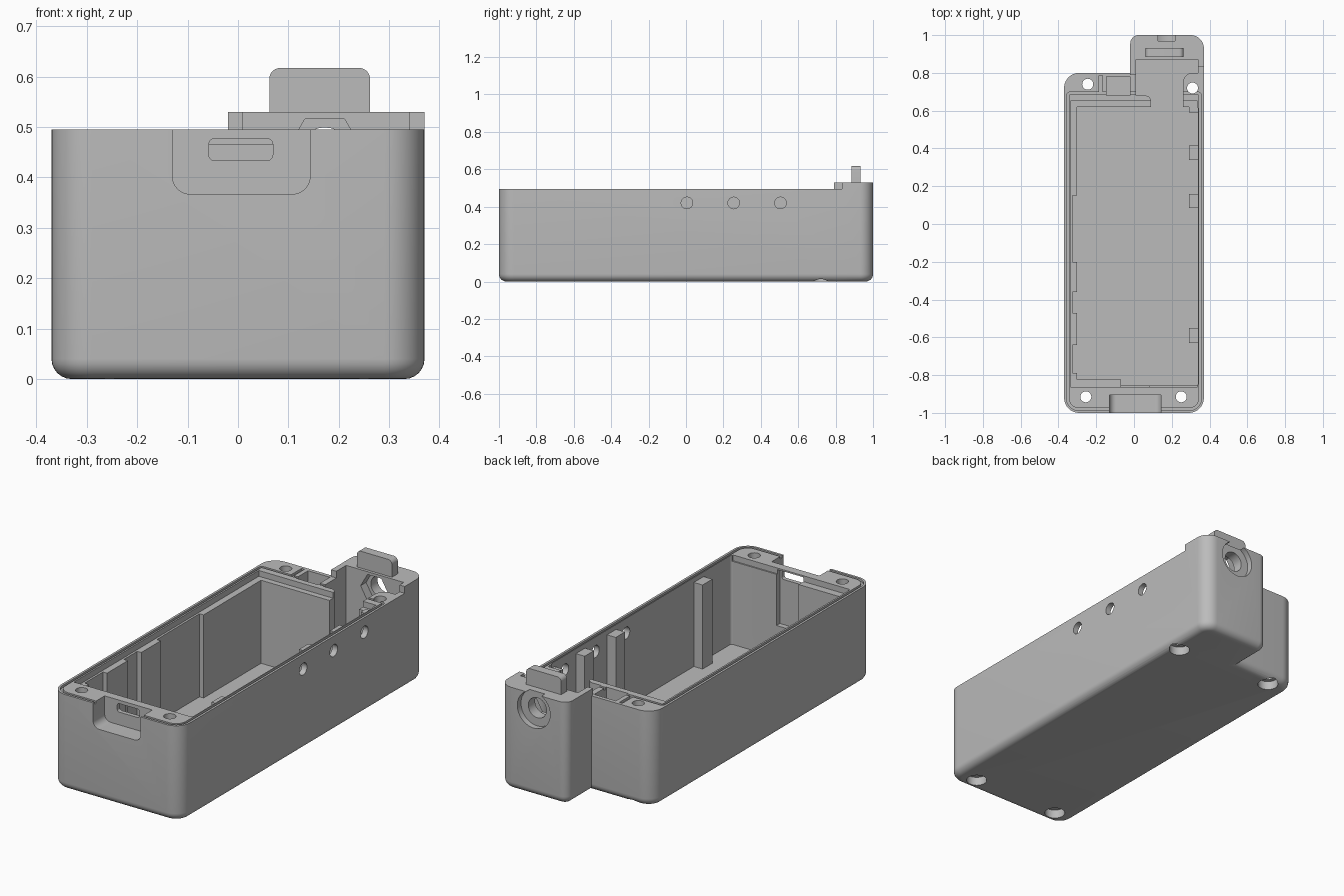
import bpy, bmesh
from math import pi, sin, cos
from mathutils import Vector

if "Cube" in bpy.data.objects:
    bpy.data.objects.remove(bpy.data.objects["Cube"], do_unlink=True)

grey = bpy.data.materials.new("plain grey")
grey.use_nodes = True
GREY = (0.5, 0.5, 0.5, 1)
grey.diffuse_color = GREY
grey.node_tree.nodes["Principled BSDF"].inputs["Base Color"].default_value = GREY


def outline(corners, inset=0.0, segs=10):
    """Rounded counter-clockwise polygon from (x, y, radius), moved inward by inset."""
    pts = []
    n = len(corners)
    for i, (x, y, r) in enumerate(corners):
        p = Vector((x, y))
        a = (p - Vector(corners[i - 1][:2])).normalized()
        b = (Vector(corners[(i + 1) % n][:2]) - p).normalized()
        convex = a.cross(b) > 0
        p += inset * (b - a) if convex else inset * (a - b)
        if r == 0:
            pts.append(p)
            continue
        r = r - inset if convex else r + inset
        center = p + r * (b - a)
        for k in range(segs + 1):
            t = pi / 2 * k / segs
            pts.append(center - r * b * cos(t) + r * a * sin(t))
    return pts


def rect(x0, x1, y0, y1, r=0):
    return outline([(x0, y0, r), (x1, y0, r), (x1, y1, r), (x0, y1, r)])


def circle(x, y, r, n=32):
    return [Vector((x + r * cos(2 * pi * k / n), y + r * sin(2 * pi * k / n))) for k in range(n)]


def loft(name, rings, axis="z"):
    """Solid through a list of (outline, height) rings along an axis."""
    place = {"x": lambda p, h: (h, p.x, p.y),
             "y": lambda p, h: (p.x, h, p.y),
             "z": lambda p, h: (p.x, p.y, h)}[axis]
    bm = bmesh.new()
    loops = [[bm.verts.new(place(p, h)) for p in pts] for pts, h in rings]
    n = len(loops[0])
    for low, high in zip(loops, loops[1:]):
        for i in range(n):
            j = (i + 1) % n
            bm.faces.new((low[i], low[j], high[j], high[i]))
    bm.faces.new(loops[0][::-1])
    bm.faces.new(loops[-1])
    bmesh.ops.recalc_face_normals(bm, faces=bm.faces)
    mesh = bpy.data.meshes.new(name)
    bm.to_mesh(mesh)
    bm.free()
    mesh.materials.append(grey)
    ob = bpy.data.objects.new(name, mesh)
    bpy.context.collection.objects.link(ob)
    return ob


def prism(name, pts, h0, h1, axis="z"):
    return loft(name, [(pts, h0), (pts, h1)], axis)


def box(name, x0, x1, y0, y1, z0, z1):
    return prism(name, rect(x0, x1, y0, y1), z0, z1)


def combine(target, other, operation="DIFFERENCE"):
    mod = target.modifiers.new("cut", "BOOLEAN")
    mod.operation = operation
    mod.solver = "EXACT"
    mod.object = other
    bpy.context.view_layer.objects.active = target
    bpy.ops.object.modifier_apply(modifier=mod.name)
    bpy.data.objects.remove(other, do_unlink=True)


def smooth(ob):
    bpy.ops.object.select_all(action="DESELECT")
    ob.select_set(True)
    bpy.context.view_layer.objects.active = ob
    bpy.ops.object.shade_smooth_by_angle(angle=0.5)


RIM, TOP, FILLET, FLOOR = 0.495, 0.53, 0.04, 0.035

# Case: L-shaped shell with a rounded bottom edge
plan = [(-0.37, -1, 0.08), (0.37, -1, 0.08), (0.37, 1, 0.07),
        (-0.02, 1, 0.045), (-0.02, 0.8, 0), (-0.37, 0.8, 0.08)]
rings = []
for k in range(7):
    t = pi / 2 * k / 6
    rings.append((outline(plan, FILLET * (1 - sin(t))), FILLET * (1 - cos(t))))
case = loft("case", rings + [(outline(plan), TOP)])

# Lower the rim everywhere but the tower
combine(case, prism("cut", outline([(-0.5, -1.1, 0), (0.5, -1.1, 0), (0.5, 0.835, 0), (0.1, 0.835, 0),
                                    (0.1, 0.79, 0), (-0.5, 0.79, 0)]), RIM, 0.7))
combine(case, box("cut", -0.5, -0.02, 0.7, 0.9, RIM, 0.7))

# Main cavity with a wider ledge under the lid, and the tower channel
combine(case, prism("cut", rect(-0.325, 0.34, -0.855, 0.62, 0.012), FLOOR, 0.7))
combine(case, box("cut", -0.336, 0.335, -0.862, 0.65, 0.465, 0.7))
channel = [(0.09, 0.6, 0), (0.26, 0.6, 0), (0.26, 0.8, 0.05), (0.34, 0.8, 0),
           (0.34, 0.87, 0), (0.01, 0.87, 0), (0.01, 0.68, 0), (0.09, 0.68, 0.03)]
combine(case, prism("cut", outline(channel), FLOOR + 0.003, 0.71))
combine(case, box("cut", -0.145, -0.02, 0.68, 0.78, 0.06, 0.7))

# Lid groove around the rim
groove = [(-0.37, -1, 0.08), (0.37, -1, 0.08), (0.37, 0.71, 0.03), (-0.37, 0.71, 0.03)]
ring = prism("cut", outline(groove, 0.012), 0.483, RIM + 0.01)
combine(ring, prism("cut", outline(groove, 0.025), 0.4, 0.6))
combine(case, ring)
combine(case, box("cut", -0.185, -0.168, 0.69, 0.785, 0.483, 0.6))

# Front port: outer recess, slot and inner pocket
combine(case, prism("cut", outline([(-0.13, 0.367, 0.035), (0.143, 0.367, 0.035), (0.143, 0.6, 0), (-0.13, 0.6, 0)]),
                    -1.1, -0.905, "y"))
combine(case, box("cut", -0.07, 0.08, -0.883, -0.84, 0.2, 0.487))
combine(case, prism("cut", rect(-0.058, 0.069, 0.433, 0.477, 0.012), -0.95, -0.85, "y"))

# Screw holes with counterbores underneath
for x, y in ((-0.245, 0.74), (0.31, 0.72), (-0.255, -0.915), (0.25, -0.915)):
    combine(case, prism("cut", circle(x, y, 0.029), -0.1, 0.7))
    combine(case, prism("cut", circle(x, y, 0.05), -0.1, 0.045))

# Three side holes
for y in (0.005, 0.255, 0.505):
    combine(case, prism("cut", circle(y, 0.42, 0.031), 0.32, 0.4, "x"))

# Tower connector: through hole, outer counterbore, inner hexagon
combine(case, prism("cut", circle(0.172, 0.447, 0.052), 0.85, 1.1, "y"))
combine(case, prism("cut", circle(0.172, 0.447, 0.094, 48), 0.97, 1.1, "y"))
combine(case, prism("cut", circle(0.172, 0.447, 0.079, 6), 0.86, 0.915, "y"))
smooth(case)

# Tab on the tower
tab = prism("tower_tab", outline([(0.062, 0.525, 0), (0.262, 0.525, 0), (0.262, 0.617, 0.022), (0.062, 0.617, 0.022)]),
            0.885, 0.933, "y")
smooth(tab)

# Thick panel and ribs on the inner right wall
for name, y0, y1 in (("wall_panel", 0.15, 0.625), ("rib_back", -0.36, -0.2),
                     ("rib_middle", -0.64, -0.47), ("rib_front", -0.86, -0.79)):
    box(name, -0.33, -0.302, y0, y1, 0.03, 0.465)
box("front_panel", -0.33, -0.07, -0.86, -0.822, 0.03, 0.465)

# Posts on the inner left wall
for name, y0, y1 in (("post_front", -0.63, -0.55), ("post_middle", 0.085, 0.16),
                     ("post_back", 0.34, 0.415), ("post_corner", 0.59, 0.63)):
    box(name, 0.29, 0.345, y0, y1, 0.03, 0.47)
